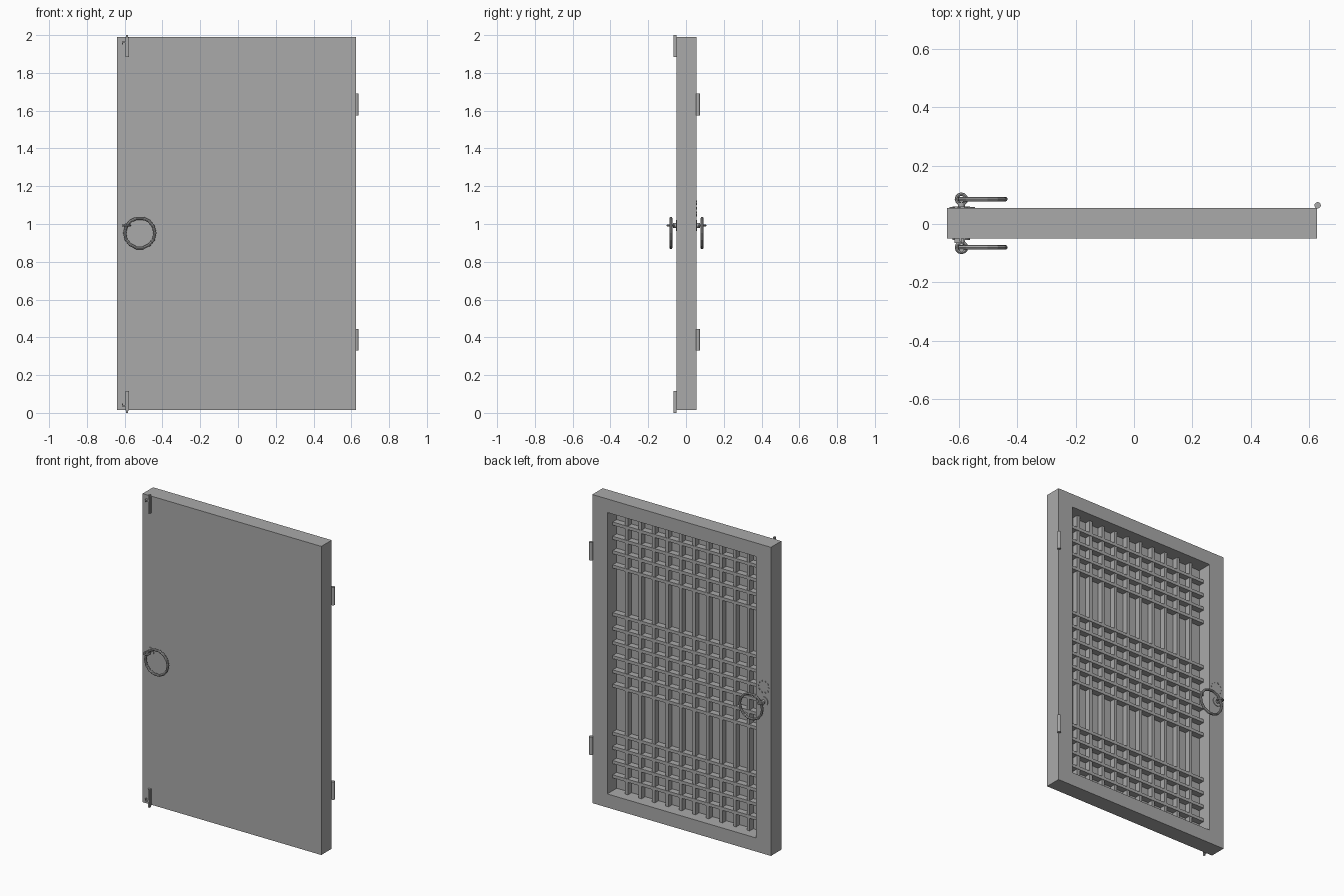
import bpy, bmesh, math
from mathutils import Vector, Matrix

cube = bpy.data.objects.get("Cube")
if cube:
    bpy.data.objects.remove(cube, do_unlink=True)

grey = bpy.data.materials.new("plain grey")
grey.use_nodes = True
colour = (0.4, 0.4, 0.4, 1)
grey.diffuse_color = colour
grey.node_tree.nodes["Principled BSDF"].inputs["Base Color"].default_value = colour


def finish(name, bm):
    bmesh.ops.recalc_face_normals(bm, faces=bm.faces)
    mesh = bpy.data.meshes.new(name)
    bm.to_mesh(mesh)
    bm.free()
    mesh.materials.append(grey)
    obj = bpy.data.objects.new(name, mesh)
    bpy.context.collection.objects.link(obj)
    return obj


def add_box(bm, low, high):
    low, high = Vector(low), Vector(high)
    place = Matrix.Translation((low + high) / 2) @ Matrix.Diagonal((*(high - low), 1))
    bmesh.ops.create_cube(bm, size=1, matrix=place)


def add_rod(bm, start, end, radius, sides=12):
    start, end = Vector(start), Vector(end)
    axis = end - start
    turn = axis.to_track_quat("Z", "Y").to_matrix().to_4x4()
    bmesh.ops.create_cone(bm, cap_ends=True, segments=sides, radius1=radius, radius2=radius,
                          depth=axis.length, matrix=Matrix.Translation((start + end) / 2) @ turn)


def add_ring(bm, centre, axis, major, minor, steps=16, sides=8):
    turn = Vector(axis).to_track_quat("Z", "Y").to_matrix()
    loops = []
    for i in range(steps):
        a = math.tau * i / steps
        loop = []
        for j in range(sides):
            b = math.tau * j / sides
            r = major + minor * math.cos(b)
            p = Vector((r * math.cos(a), r * math.sin(a), minor * math.sin(b)))
            loop.append(bm.verts.new(Vector(centre) + turn @ p))
        loops.append(loop)
    for i in range(steps):
        p, q = loops[i], loops[(i + 1) % steps]
        for j in range(sides):
            k = (j + 1) % sides
            bm.faces.new((p[j], q[j], q[k], p[k]))


# Door slab with a deep recess in its back
LEFT, RIGHT, FRONT, BACK = -0.64, 0.625, -0.05, 0.055
IN_L, IN_R, IN_B, IN_T = -0.534, 0.519, 0.102, 1.903
PANEL = -0.04
bm = bmesh.new()
add_box(bm, (LEFT, FRONT, 0.015), (RIGHT, BACK, 1.99))
back = max(bm.faces, key=lambda f: f.calc_center_median().y)
bmesh.ops.inset_individual(bm, faces=[back], thickness=0.1)
for v in back.verts:
    v.co.x = IN_L if v.co.x < 0 else IN_R
    v.co.z = IN_B if v.co.z < 1 else IN_T
floor = bmesh.ops.extrude_discrete_faces(bm, faces=[back])["faces"][0]
for v in floor.verts:
    v.co.y = PANEL
finish("door_slab", bm)

# Lattice uprights
bm = bmesh.new()
step = (IN_R - IN_L) / 11
for i in range(1, 11):
    x = IN_L + step * i
    add_box(bm, (x - 0.01, PANEL, IN_B), (x + 0.01, -0.003, IN_T))
finish("lattice_uprights", bm)

# Lattice crossbars in three bands
bm = bmesh.new()
pitch, middle = 0.0915, (IN_B + IN_T) / 2
rows = [IN_B + pitch * i for i in range(1, 5)]
rows += [IN_T - pitch * i for i in range(1, 5)]
rows += [middle + pitch * (i - 2.5) for i in range(6)]
for z in rows:
    add_box(bm, (IN_L, PANEL, z - 0.01), (IN_R, 0.0, z + 0.01))
finish("lattice_crossbars", bm)

# Hinge pins
for name, z in (("lower_hinge", 0.33), ("upper_hinge", 1.575)):
    bm = bmesh.new()
    add_rod(bm, (0.628, 0.064, z), (0.628, 0.064, z + 0.115), 0.011)
    finish(name, bm)

# Ring pulls on both faces, each hung from a round eye
for name, face, side in (("front", FRONT, -1), ("back", BACK, 1)):
    y = face + side * 0.03
    bm = bmesh.new()
    add_ring(bm, (-0.52, y, 0.952), (0, 1, 0), 0.08, 0.008, 14)
    finish(name + "_ring_pull", bm)
    bm = bmesh.new()
    add_rod(bm, (-0.59, face, 0.992), (-0.59, face + side * 0.004, 0.992), 0.03, 16)
    add_rod(bm, (-0.59, face, 0.992), (-0.59, face + side * 0.018, 0.992), 0.012)
    add_ring(bm, (-0.59, y, 0.992), (0, 0, 1), 0.017, 0.006, 12)
    finish(name + "_ring_eye", bm)

# Broken circle of small studs above the back pull
bm = bmesh.new()
for i in range(10):
    a = math.tau * i / 10
    x, z = -0.587 + 0.038 * math.cos(a), 1.083 + 0.038 * math.sin(a)
    add_rod(bm, (x, BACK, z), (x, BACK + 0.003, z), 0.006, 6)
finish("back_stud_circle", bm)

# Sliding bolts at the top and bottom of the front
for name, base, way in (("lower_bolt", 0.0, 1), ("upper_bolt", 2.0, -1)):
    bm = bmesh.new()

    def part(x0, x1, z0, z1, depth):
        ends = sorted((base + way * z0, base + way * z1))
        add_box(bm, (x0, FRONT - depth, ends[0]), (x1, FRONT, ends[1]))

    part(-0.596, -0.578, 0.012, 0.117, 0.01)
    part(-0.592, -0.582, 0, 0.117, 0.015)
    part(-0.614, -0.59, 0.035, 0.043, 0.015)
    part(-0.614, -0.608, 0.035, 0.05, 0.015)
    finish(name, bm)
